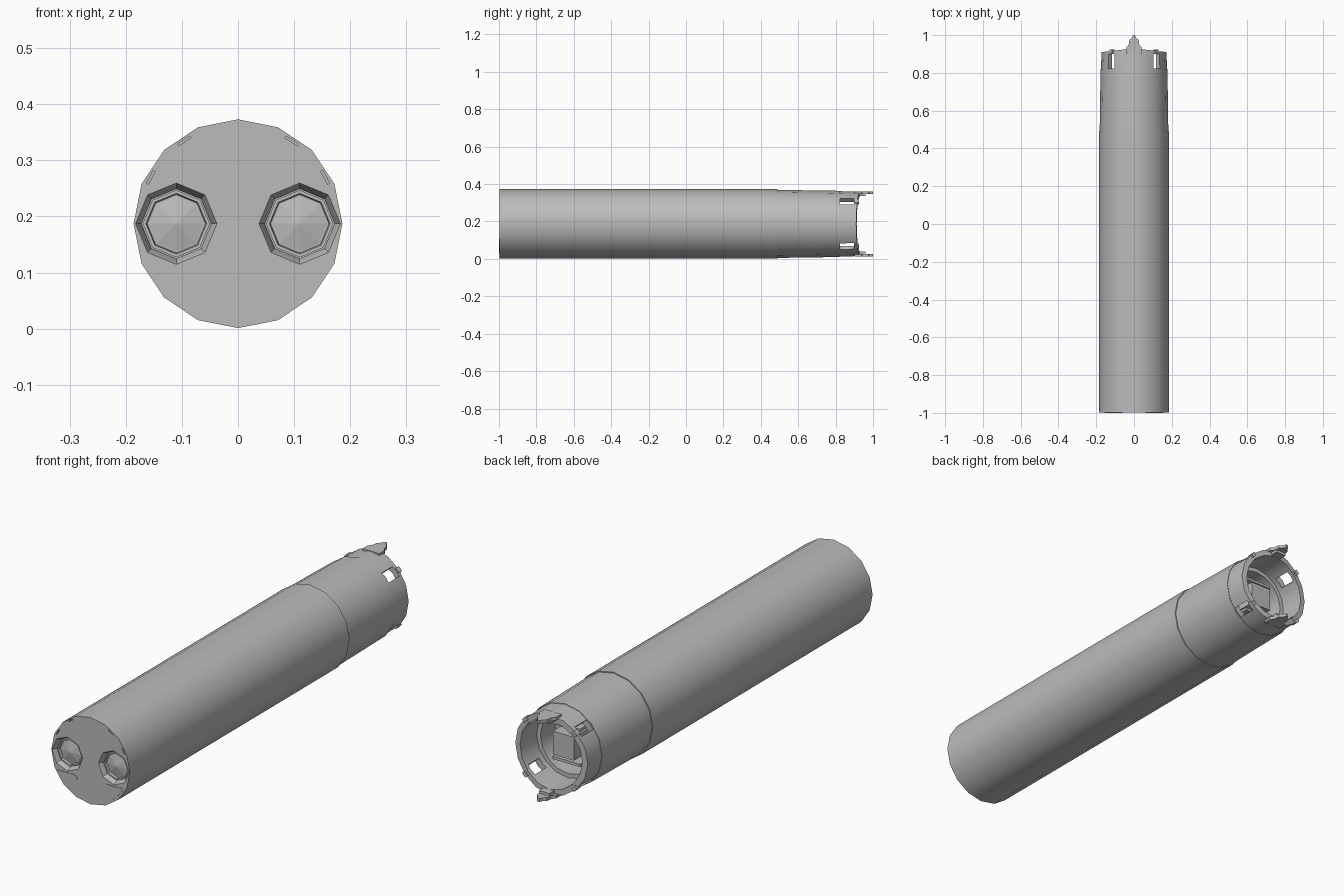
import bpy, bmesh, math
from mathutils import Matrix, Vector

old = bpy.data.objects.get("Cube")
if old:
    bpy.data.objects.remove(old, do_unlink=True)

ZC = 0.187  # height of the tube axis
grey = bpy.data.materials.new("matte grey")
grey.use_nodes = True
grey.diffuse_color = (0.5, 0.5, 0.5, 1)
grey.node_tree.nodes["Principled BSDF"].inputs["Base Color"].default_value = (0.5, 0.5, 0.5, 1)


def finish(name, bm, smooth=False):
    bmesh.ops.remove_doubles(bm, verts=bm.verts, dist=1e-5)
    bmesh.ops.recalc_face_normals(bm, faces=bm.faces)
    mesh = bpy.data.meshes.new(name)
    bm.to_mesh(mesh)
    bm.free()
    mesh.materials.append(grey)
    ob = bpy.data.objects.new(name, mesh)
    bpy.context.collection.objects.link(ob)
    if smooth:
        smooth_sharp(ob)
    return ob


def smooth_sharp(ob):
    bpy.ops.object.select_all(action='DESELECT')
    ob.select_set(True)
    bpy.context.view_layer.objects.active = ob
    bpy.ops.object.shade_smooth_by_angle(angle=math.radians(30))


def lathe(profile, sides, cx=0.0, cz=ZC):
    """Spin (y, radius) points around an axis along y."""
    bm = bmesh.new()
    rings = []
    for y, r in profile:
        ring = []
        for i in range(sides):
            a = 2 * math.pi * i / sides
            ring.append(bm.verts.new((cx + r * math.sin(a), y, cz + r * math.cos(a))))
        rings.append(ring)
    for a, b in zip(rings, rings[1:]):
        for i in range(sides):
            j = (i + 1) % sides
            bm.faces.new((a[i], a[j], b[j], b[i]))
    bmesh.ops.dissolve_degenerate(bm, dist=1e-6, edges=bm.edges)
    return bm


def box(bm, size, place):
    bmesh.ops.create_cube(bm, size=1, matrix=place @ Matrix.Diagonal((*size, 1)))


def extrude(name, points, offset, to_3d):
    """Closed outline extruded by a vector."""
    bm = bmesh.new()
    face = bm.faces.new([bm.verts.new(to_3d(*p)) for p in points])
    out = bmesh.ops.extrude_face_region(bm, geom=[face], use_keep_orig=True)
    verts = [v for v in out["geom"] if isinstance(v, bmesh.types.BMVert)]
    bmesh.ops.translate(bm, verts=verts, vec=Vector(offset))
    return finish(name, bm)


def cut(target, cutter):
    mod = target.modifiers.new(cutter.name, 'BOOLEAN')
    mod.operation = 'DIFFERENCE'
    mod.solver = 'EXACT'
    mod.object = cutter
    bpy.context.view_layer.objects.active = target
    bpy.ops.object.modifier_apply(modifier=mod.name)
    bpy.data.objects.remove(cutter, do_unlink=True)


# Main tube, closed at the front
tube = finish("main_tube", lathe(
    [(-0.998, 0), (-0.998, 0.186), (0.49, 0.186), (0.49, 0.15), (0.49, 0)], 16))

# Eye-like sockets at the front
for side in (-1, 1):
    cut(tube, finish("socket_cutter", lathe(
        [(-1.01, 0), (-1.01, 0.074), (-0.998, 0.0725), (-0.975, 0.062),
         (-0.95, 0.062), (-0.95, 0)], 8, side * 0.11)))

# Small slits near the front rim
slits = bmesh.new()
for deg in (28, 57, 123, 152):
    a = math.radians(deg)
    spot = Vector((0.176 * math.cos(a), -0.995, ZC + 0.176 * math.sin(a)))
    box(slits, (0.004, 0.03, 0.026), Matrix.Translation(spot) @ Matrix.Rotation(-a, 4, 'Y'))
cut(tube, finish("slit_cutter", slits))
smooth_sharp(tube)

# Lenses and front panels
panel = [(0.155, 0.108), (0.078, 0.108), (0.066, 0.103), (0.061, 0.09),
         (0.061, 0.028), (0.09, 0.034), (0.13, 0.07)]
for side, label in ((1, "left"), (-1, "right")):
    finish(label + "_lens", lathe(
        [(-0.95, 0.06), (-0.982, 0.06), (-0.982, 0.054), (-0.972, 0.052),
         (-0.972, 0.049), (-0.982, 0.0)], 8, side * 0.11))
    extrude(label + "_front_panel", panel, (0, 0.004, 0),
            lambda x, z: (side * x, -1, z))

# Rear collar and open end with a scalloped rim
collar = finish("rear_collar", lathe(
    [(0.48, 0), (0.48, 0.182), (0.82, 0.177), (0.82, 0.175), (0.93, 0.172),
     (0.93, 0.148), (0.80, 0.148), (0.80, 0.13), (0.70, 0.13), (0.70, 0)], 16))
for v in collar.data.vertices:
    if v.co.y > 0.9:
        v.co.y -= 0.02 * abs(v.co.x) / 0.172

# Four diagonal windows through the end wall
windows = bmesh.new()
for k in range(4):
    a = math.radians(45 + 90 * k)
    spot = Vector((0.165 * math.cos(a), 0.862, ZC + 0.165 * math.sin(a)))
    box(windows, (0.1, 0.075, 0.046), Matrix.Translation(spot) @ Matrix.Rotation(-a, 4, 'Y'))
cut(collar, finish("window_cutter", windows))
smooth_sharp(collar)

# Square core inside the open end
core = bmesh.new()
box(core, (0.10, 0.14, 0.10), Matrix.Translation((0, 0.76, ZC)))
for z in (-0.075, 0.075):
    box(core, (0.13, 0.12, 0.012), Matrix.Translation((0, 0.75, ZC + z)))
finish("inner_core", core)

# Stepped locating tabs at top and bottom
half = [(0.04, 0.90), (0.04, 0.935), (0.028, 0.95), (0.024, 0.975), (0.012, 0.985), (0.005, 1.0)]
outline = half + [(-x, y) for x, y in reversed(half)]
for side, label in ((1, "top"), (-1, "bottom")):
    extrude(label + "_tab", outline, (0, 0, -0.014 * side),
            lambda x, y: (x, y, ZC + side * 0.174))
    rib = bmesh.new()
    box(rib, (0.05, 0.06, 0.016), Matrix.Translation((0, 0.93, ZC + side * 0.156)))
    finish(label + "_tab_rib", rib)

# Small latch bumps beside the windows
for k in range(4):
    a = math.radians(45 + 90 * k)
    spot = Vector((0.166 * math.cos(a), 0.913, ZC + 0.166 * math.sin(a)))
    bump = bmesh.new()
    box(bump, (0.016, 0.022, 0.022), Matrix.Translation(spot) @ Matrix.Rotation(-a, 4, 'Y'))
    finish("latch_%d" % (k + 1), bump)
